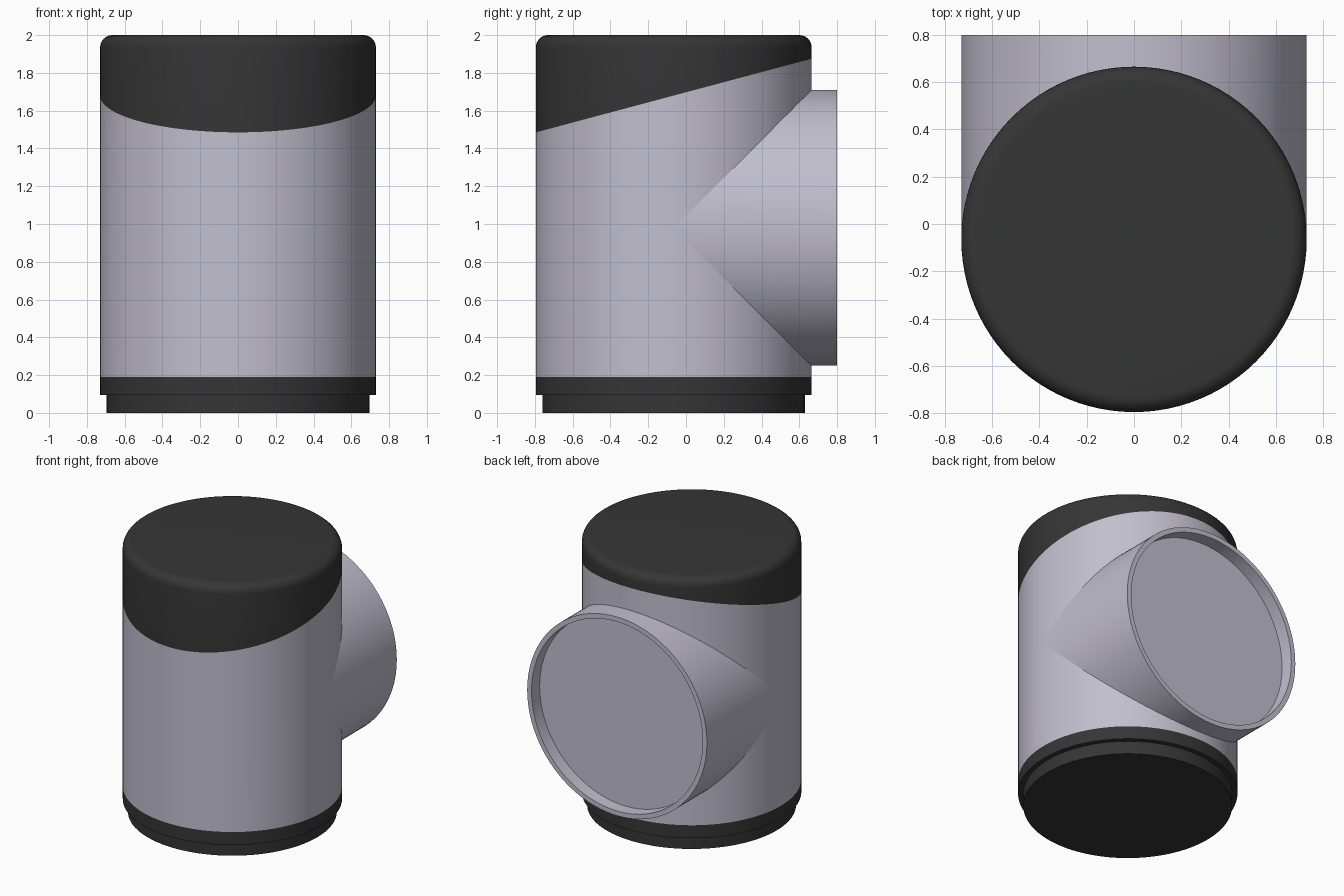
import bpy, bmesh, math
from mathutils import Matrix, Vector

if "Cube" in bpy.data.objects:
    bpy.data.objects.remove(bpy.data.objects["Cube"], do_unlink=True)

SEG = 96
R = 0.73          # shared radius of body and side socket
R_STEP = 0.695    # radius of the foot and of the socket recess
CY = -0.065       # body axis in y
AXIS_Z = 0.98     # socket axis height
BACK = 0.80       # open end of the socket
SLANT_Z = 1.68    # height of the slanted colour split on the body axis
SLANT = Vector((0, -0.267, 1)).normalized()


def material(name, color):
    m = bpy.data.materials.new(name)
    m.use_nodes = True
    m.diffuse_color = (*color, 1)
    m.node_tree.nodes["Principled BSDF"].inputs["Base Color"].default_value = (*color, 1)
    return m


def lathe(profile, cap_start=False, cap_end=False):
    """Revolve (radius, z) points around z, closing the ends if asked."""
    bm = bmesh.new()
    rings = []
    for r, z in profile:
        angles = [math.tau * i / SEG for i in range(SEG)]
        rings.append([bm.verts.new((r * math.cos(a), r * math.sin(a), z)) for a in angles])
    for low, high in zip(rings, rings[1:]):
        for i in range(SEG):
            j = (i + 1) % SEG
            bm.faces.new((low[i], low[j], high[j], high[i]))
    if cap_start:
        bm.faces.new(rings[0][::-1])
    if cap_end:
        bm.faces.new(rings[-1])
    return bm, rings


def slice_slanted(bm, keep_above):
    bmesh.ops.bisect_plane(
        bm, geom=bm.verts[:] + bm.edges[:] + bm.faces[:],
        plane_co=(0, 0, SLANT_Z), plane_no=SLANT,
        clear_inner=keep_above, clear_outer=not keep_above)


def finish(name, bm, mat, matrix):
    bm.transform(matrix)
    mesh = bpy.data.meshes.new(name)
    bm.to_mesh(mesh)
    bm.free()
    mesh.materials.append(mat)
    ob = bpy.data.objects.new(name, mesh)
    bpy.context.collection.objects.link(ob)
    bpy.ops.object.select_all(action='DESELECT')
    ob.select_set(True)
    bpy.context.view_layer.objects.active = ob
    bpy.ops.object.shade_smooth_by_angle(angle=math.radians(30))


grey = material("lavender grey", (0.54, 0.52, 0.62))
black = material("charcoal", (0.036, 0.036, 0.036))
upright = Matrix.Translation((0, CY, 0))

# Foot and lower band
bm, _ = lathe([(R_STEP, 0), (R_STEP, 0.095), (R, 0.095), (R, 0.19)], cap_start=True)
finish("base", bm, black, upright)

# Main body, cut along the slant
bm, _ = lathe([(R, 0.19), (R, 1.95)])
slice_slanted(bm, keep_above=False)
finish("body", bm, grey, upright)

# Rounded cap above the slant
bevel = 0.065
shoulder = [(R - bevel + bevel * math.cos(t), 2 - bevel + bevel * math.sin(t))
            for t in (math.pi / 2 * i / 8 for i in range(9))]
bm, _ = lathe([(R, 1.3)] + shoulder, cap_end=True)
slice_slanted(bm, keep_above=True)
finish("cap", bm, black, upright)

# Side socket with recessed end, mitred onto the body
end = BACK - CY
bm, rings = lathe([(R, 0), (R, end), (R_STEP, end), (R_STEP, end - 0.095)], cap_end=True)
for v in rings[0]:
    v.co.z = abs(v.co.y)
finish("side_socket", bm, grey,
       Matrix.Translation((0, CY, AXIS_Z)) @ Matrix.Rotation(-math.pi / 2, 4, 'X'))
